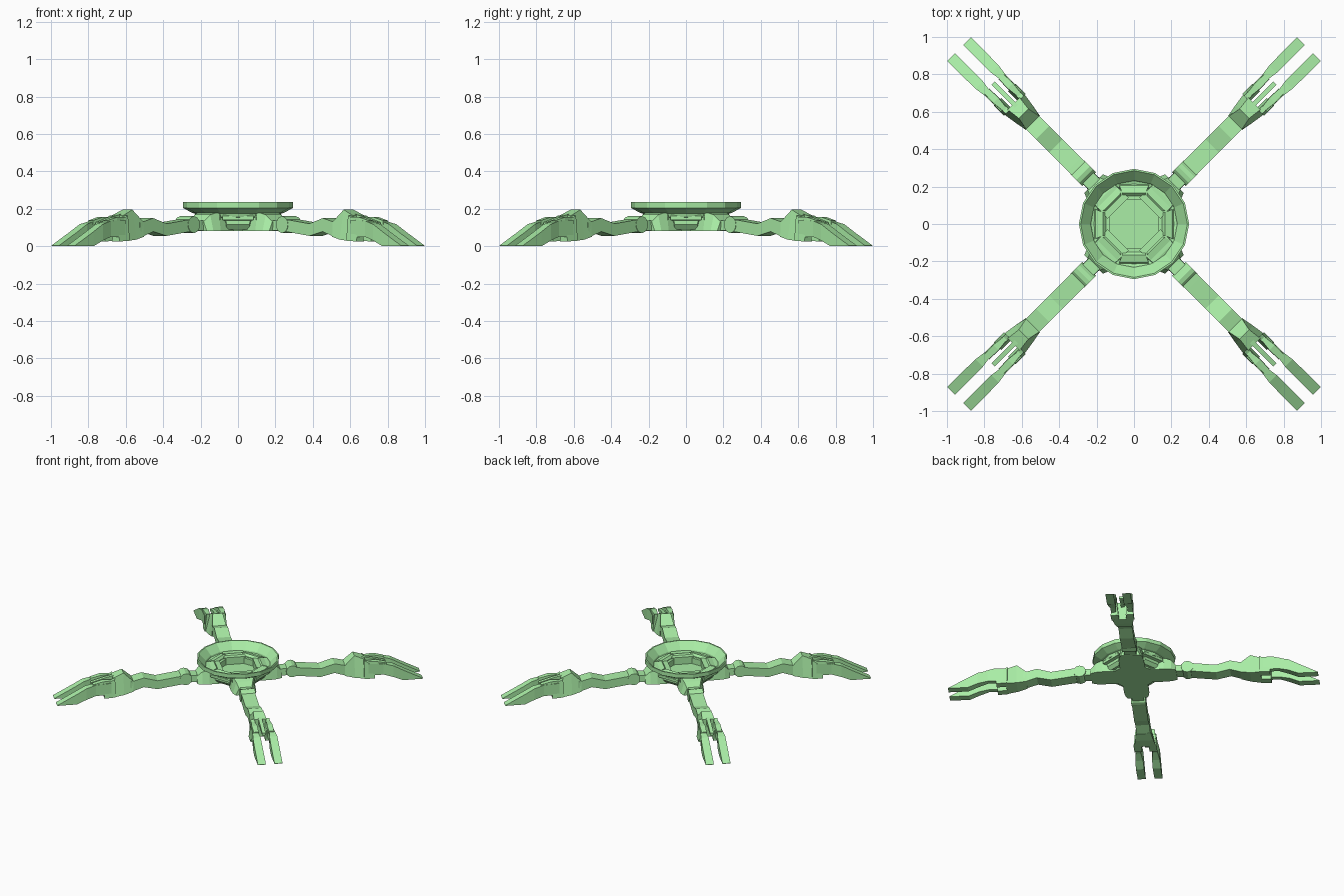
import bpy, bmesh
from math import sin, cos, pi

if "Cube" in bpy.data.objects:
    bpy.data.objects.remove(bpy.data.objects["Cube"])

green = bpy.data.materials.new("green")
green.diffuse_color = (0.40, 0.85, 0.38, 1)
green.use_nodes = True
green.node_tree.nodes["Principled BSDF"].inputs["Base Color"].default_value = green.diffuse_color


def finish(bm, name, turns=(0,)):
    """Turn a bmesh into one object per rotation about the z axis."""
    bmesh.ops.recalc_face_normals(bm, faces=bm.faces)
    me = bpy.data.meshes.new(name)
    bm.to_mesh(me)
    bm.free()
    me.materials.append(green)
    for i, a in enumerate(turns):
        ob = bpy.data.objects.new(name if len(turns) == 1 else f"{name}_{i + 1}", me)
        ob.rotation_euler.z = a
        bpy.context.collection.objects.link(ob)


def lathe(name, profile, n):
    bm = bmesh.new()
    rings = []
    for r, z in profile:
        if r == 0:
            rings.append([bm.verts.new((0, 0, z))] * n)
        else:
            rings.append([bm.verts.new((r * cos(2 * pi * i / n), r * sin(2 * pi * i / n), z))
                          for i in range(n)])
    for a, b in zip(rings, rings[1:]):
        for i in range(n):
            j = (i + 1) % n
            bm.faces.new(list(dict.fromkeys((a[i], a[j], b[j], b[i]))))
    finish(bm, name)


ARMS = [pi / 4 + k * pi / 2 for k in range(4)]


def loft(name, stations, centres=(0,), turns=ARMS):
    """Stations along the arm: r, bottom z, top z, bottom half width, top half width."""
    bm = bmesh.new()
    for c in centres:
        rings = [[bm.verts.new((r, c + s * w, z)) for s, w, z in
                  ((-1, wl, zl), (1, wl, zl), (1, wh, zh), (-1, wh, zh))]
                 for r, zl, zh, wl, wh in stations]
        for a, b in zip(rings, rings[1:]):
            for i in range(4):
                j = (i + 1) % 4
                bm.faces.new((a[i], a[j], b[j], b[i]))
        bm.faces.new(rings[0])
        bm.faces.new(rings[-1])
    finish(bm, name, turns)


# Central bowl with flared rim
lathe("bowl", [(0, .08), (.155, .08), (.165, .115), (.215, .17), (.245, .178), (.295, .205),
               (.295, .236), (.285, .236), (.235, .185), (.225, .155), (.16, .145),
               (.15, .125), (0, .125)], 16)

# Eight raised panels around the bowl floor
OCT = [k * pi / 4 for k in range(8)]
loft("bowl_panel", [(.150, .12, .175, .060, .058), (.165, .13, .190, .065, .063),
                    (.205, .14, .180, .080, .078), (.220, .14, .160, .084, .082)], turns=OCT)

# Small blocks under the rim, between the shoulders
loft("under_block", [(.13, .09, .17, .07, .07), (.175, .09, .17, .065, .075),
                     (.195, .115, .17, .06, .075)], turns=[k * pi / 2 for k in range(4)])

# Shoulders
loft("shoulder", [(.12, .08, .18, .09, .08), (.22, .08, .182, .09, .075),
                  (.27, .08, .168, .085, .06), (.305, .08, .13, .07, .045)])
loft("shoulder_neck", [(.28, .085, .135, .045, .04), (.38, .085, .14, .04, .04)])

# Elbow joints: short cylinders across the arm
bm = bmesh.new()
bmesh.ops.create_cone(bm, cap_ends=True, segments=12, radius1=.045, radius2=.045, depth=.105)
for v in bm.verts:
    x, y, z = v.co
    v.co = (.385 + x, z, .115 + y)
finish(bm, "elbow_joint", ARMS)

# Arms
loft("arm", [(.39, .08, .145, .05, .05), (.45, .073, .138, .05, .05), (.59, .055, .12, .05, .05),
             (.69, .078, .15, .05, .05), (.79, .045, .125, .05, .05)])

# Hands: palm, side cheeks and middle spur
loft("palm", [(.765, .05, .13, .053, .05), (.835, .035, .195, .066, .036),
              (.91, .028, .165, .077, .045)])
loft("palm_cheek", [(.90, .029, .165, .028, .014), (.978, .025, .125, .028, .016)], (-.054, .054))
loft("middle_spur", [(.86, .13, .18, .013, .013), (.97, .125, .155, .013, .013),
                     (1.065, .11, .128, .013, .013)])

# Fingers resting on the ground, with knuckle plates
loft("finger", [(.93, .05, .14, .018, .018), (1.04, .05, .135, .018, .018),
                (1.11, .03, .117, .028, .028), (1.18, 0, .078, .029, .029),
                (1.322, 0, .003, .029, .029)], (-.06, .06))
loft("knuckle_plate", [(.92, .13, .155, .014, .012), (.99, .125, .155, .022, .02),
                       (1.06, .115, .137, .02, .018)], (-.055, .055))
